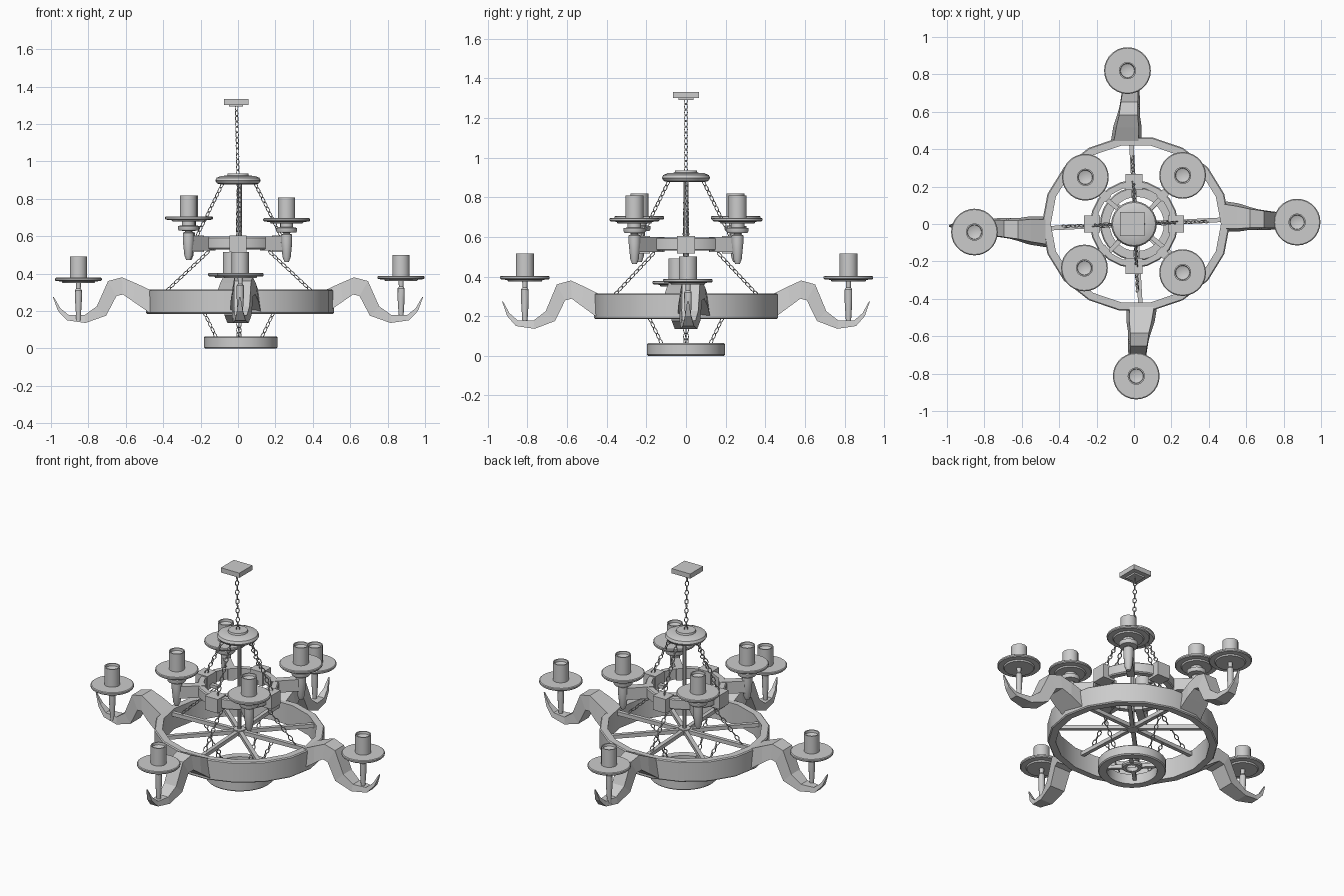
import bpy, bmesh
from math import sin, cos, pi, radians, hypot
from mathutils import Vector, Matrix

if "Cube" in bpy.data.objects:
    bpy.data.objects.remove(bpy.data.objects["Cube"])

smooth = []


def finish(name, bm, soft=False):
    bmesh.ops.recalc_face_normals(bm, faces=bm.faces)
    me = bpy.data.meshes.new(name)
    bm.to_mesh(me)
    bm.free()
    ob = bpy.data.objects.new(name, me)
    bpy.context.collection.objects.link(ob)
    if soft:
        smooth.append(ob)
    return ob


def lathe(name, prof, n=20, loc=(0, 0, 0), closed=False, sy=1.0):
    """Revolve (radius, height) points about z; closed joins last to first."""
    bm = bmesh.new()
    rows = []
    for r, z in prof:
        if r == 0:
            rows.append([bm.verts.new((loc[0], loc[1], loc[2] + z))] * n)
        else:
            rows.append([bm.verts.new((loc[0] + r * cos(2 * pi * i / n),
                                       loc[1] + sy * r * sin(2 * pi * i / n),
                                       loc[2] + z)) for i in range(n)])
    pairs = list(zip(rows, rows[1:]))
    if closed:
        pairs.append((rows[-1], rows[0]))
    for a, b in pairs:
        for i in range(n):
            j = (i + 1) % n
            vs = list(dict.fromkeys([a[i], a[j], b[j], b[i]]))
            bm.faces.new(vs)
    return finish(name, bm, True)


def ring(name, r_out, r_in, z0, z1, n, loc=(0, 0, 0), sy=1.0):
    c = 0.006
    prof = [(r_in, z0), (r_out - c, z0), (r_out, z0 + c),
            (r_out, z1 - c), (r_out - c, z1), (r_in, z1)]
    return lathe(name, prof, n, loc, True, sy)


def box(name, size, loc, ang=0):
    bm = bmesh.new()
    m = Matrix.Translation(loc) @ Matrix.Rotation(ang, 4, 'Z') @ Matrix.Diagonal((*size, 1))
    bmesh.ops.create_cube(bm, size=1, matrix=m)
    return finish(name, bm)


def bar(name, a, b, w, h):
    """Horizontal bar between two points."""
    a, b = Vector(a), Vector(b)
    d = b - a
    return box(name, (d.length, w, h), (a + b) / 2, Vector((1, 0)).angle_signed(d.xy) * -1)


def chain(name, a, b):
    """Alternating oval links from a to b."""
    a, b = Vector(a), Vector(b)
    d = b - a
    count = max(2, round(d.length / 0.03))
    q = d.to_track_quat('Z', 'Y').to_matrix().to_4x4()
    bm = bmesh.new()
    N, K, wire = 10, 4, 0.003
    for k in range(count):
        m = Matrix.Translation(a + d * (k + 0.5) / count) @ q @ Matrix.Rotation(k * pi / 2 + pi / 4, 4, 'Z')
        loops = []
        for i in range(N):
            t = 2 * pi * i / N
            loops.append([bm.verts.new(m @ Vector((
                (0.010 + wire * cos(2 * pi * j / K)) * cos(t),
                wire * sin(2 * pi * j / K),
                (0.017 + wire * cos(2 * pi * j / K)) * sin(t)))) for j in range(K)])
        for i in range(N):
            p, r = loops[i], loops[(i + 1) % N]
            for j in range(K):
                bm.faces.new((p[j], p[(j + 1) % K], r[(j + 1) % K], r[j]))
    return finish(name, bm)


def candle(name, x, y, z):
    """Drip tray and hollow candle sleeve, z is the tray underside."""
    lathe(name + "_tray", [(0, 0), (0.085, 0), (0.09, 0.008), (0.12, 0.01), (0.125, 0.015),
                           (0.125, 0.024), (0.12, 0.028), (0, 0.028)], 28, (x, y, z))
    lathe(name + "_sleeve", [(0, 0.02), (0.046, 0.02), (0.046, 0.14), (0.039, 0.14),
                             (0.037, 0.125), (0, 0.11)], 20, (x, y, z))


CX = 0.01      # the rings sit a touch right of centre
SY = 0.935     # the main hoop is slightly oval

# ceiling plate and its chain
box("ceiling_plate", (0.13, 0.13, 0.03), (-0.01, 0, 1.317))
box("ceiling_plate_lip", (0.075, 0.075, 0.012), (-0.01, 0, 1.298))
chain("ceiling_chain", (-0.008, 0, 1.30), (0, 0, 0.925))

# crown and central rod
lathe("crown", [(0, .885), (.095, .877), (.112, .882), (.122, .897), (.115, .912), (.09, .922),
                (.058, .924), (.055, .935), (0, .935)], 24)
lathe("central_rod", [(0, .28), (.012, .28), (.012, .89), (0, .89)], 10, (CX, 0, 0))

# main hoop, hub and spokes
ring("main_hoop", 0.503, 0.455, 0.185, 0.315, 18, (CX, 0, 0), SY)
lathe("main_hub", [(0, .275), (.035, .275), (.035, .31), (0, .31)], 12, (CX, 0, 0))
for i in range(8):
    t = radians(3 + 45 * i)
    bar("main_spoke", (CX, 0, .292), (CX + .47 * cos(t), .47 * SY * sin(t), .292), .024, .024)

# upper hoop with blocks on the axes and brackets on the diagonals
ring("upper_hoop", 0.235, 0.198, 0.53, 0.597, 20)
for i in range(4):
    t = i * pi / 2
    box("hoop_block", (0.085, 0.09, 0.088), (.225 * cos(t), .225 * sin(t), .56), t)

# bottom hoop
ring("bottom_hoop", 0.197, 0.145, 0.0, 0.064, 28, (CX + .005, 0, 0))
ring("bottom_inner_ring", 0.06, 0.035, 0.02, 0.045, 16, (CX + .005, 0, 0))
for i in range(4):
    t = pi / 4 + i * pi / 2
    bar("bottom_spoke", (CX + .045 * cos(t), .045 * sin(t), .033),
        (CX + .16 * cos(t), .16 * sin(t), .033), .022, .022)

# inner candles on the upper hoop
for x, y, z in [(-.26, .25, .678), (.26, .26, .668), (-.265, -.235, .678), (.26, -.26, .668)]:
    u = Vector((x, y)).normalized()
    bar("bracket", (*(u * .19), .562), (x, y, .562), .045, .075)
    candle("inner_candle", x, y, z)
    lathe("inner_holder", [(0, -.205), (.012, -.205), (.022, -.18), (.03, -.10), (.03, -.06),
                           (.018, -.055), (.018, -.05), (.052, -.048), (.056, -.04),
                           (.056, -.024), (.035, -.02), (.035, .005), (0, .005)], 14, (x, y, z))

# curved arms: top (r, z), bottom (r, z), half width, sideways offset
STATIONS = [(.47, .313, .47, .188, .082, .042), (.55, .35, .56, .25, .075, .035),
            (.62, .38, .615, .288, .062, .03), (.695, .36, .65, .28, .056, .025),
            (.755, .225, .705, .175, .052, .02), (.82, .178, .815, .136, .042, .015),
            (.905, .178, .915, .15, .028, .012), (.95, .215, .962, .20, .016, .01),
            (.985, .275, .99, .275, .004, .01)]
OUTER = [(.872, .01, .36), (-.035, .82, .375), (-.853, -.043, .35), (.012, -.813, .375)]
for k, (x, y, z) in enumerate(OUTER):
    rot = Matrix.Rotation(k * pi / 2, 4, 'Z')
    s = 1 if k % 2 == 0 else 0.938
    bm = bmesh.new()
    prev = None
    for tr, tz, br, bz, w, off in STATIONS:
        sec = [bm.verts.new(rot @ Vector((r * s, off + side, h)))
               for r, h, side in ((tr, tz, w * .8), (tr, tz, -w * .8), (br, bz, -w), (br, bz, w))]
        if prev:
            for i in range(4):
                bm.faces.new((prev[i], prev[(i + 1) % 4], sec[(i + 1) % 4], sec[i]))
        else:
            bm.faces.new(sec)
        prev = sec
    bm.faces.new(prev)
    finish("arm", bm)
    candle("outer_candle", x, y, z)
    lathe("candle_post", [(0, .15 - z), (.012, .15 - z), (.014, .19 - z), (.019, .27 - z),
                          (.019, -.04), (.012, -.03), (.014, .005), (0, .005)], 12, (x, y, z))

# hanging chains on the four axes
for i in range(4):
    t = i * pi / 2 + radians(2)
    def at(r, z, s=1.0):
        return (CX * .5 + r * cos(t), r * s * sin(t), z)
    chain("crown_chain", at(.085, .885), at(.225, .60))
    chain("hoop_chain", at(.14 + .02, .52), at(.39, .305, .93))
    chain("bottom_chain", at(.23, .285), at(.12, .055))
    bar("chain_tab", at(.14, .535), at(.21, .535), .025, .02)

bpy.ops.object.select_all(action='DESELECT')
for ob in smooth:
    ob.select_set(True)
bpy.context.view_layer.objects.active = smooth[0]
bpy.ops.object.shade_smooth_by_angle(angle=radians(30))
